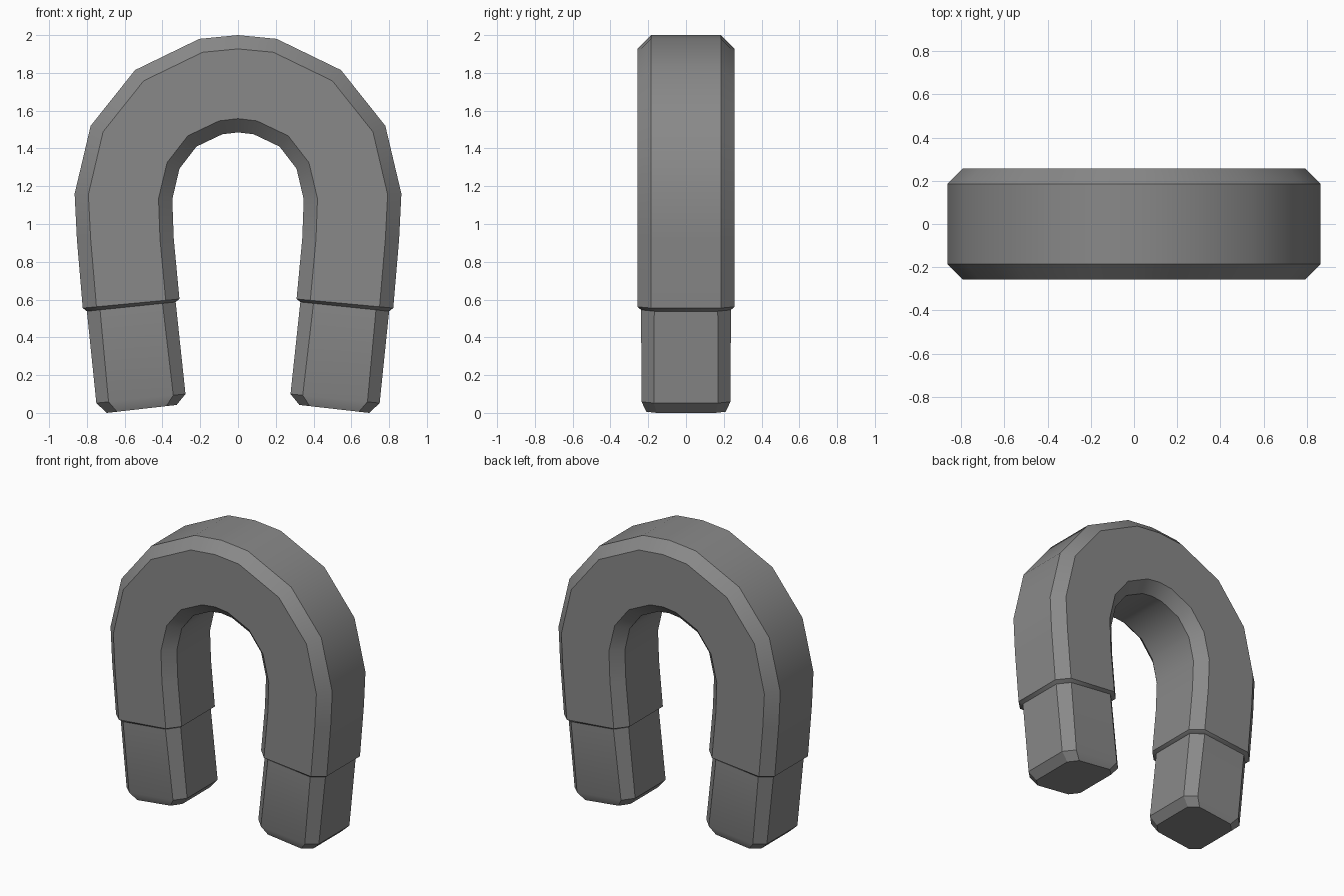
import bpy
import bmesh
import math
from mathutils import Vector

if "Cube" in bpy.data.objects:
    bpy.data.objects.remove(bpy.data.objects["Cube"])

grey = bpy.data.materials.new("iron grey")
grey.use_nodes = True
grey.diffuse_color = (0.25, 0.25, 0.25, 1)
grey.node_tree.nodes["Principled BSDF"].inputs["Base Color"].default_value = (0.25, 0.25, 0.25, 1)


def section(outer, inner, half, cut):
    """Chamfered rectangle spanning from the outer to the inner edge."""
    o = Vector((outer[0], 0, outer[1]))
    i = Vector((inner[0], 0, inner[1]))
    step = (i - o).normalized() * cut
    line = [(o, half - cut), (o + step, half), (i - step, half), (i, half - cut)]
    return ([p + Vector((0, y, 0)) for p, y in line]
            + [p - Vector((0, y, 0)) for p, y in reversed(line)])


def flip(station):
    (ox, oz), (ix, iz), half, cut = station
    return (-ox, oz), (-ix, iz), half, cut


def loft(name, stations):
    """Skin a row of sections, cap both ends and shade it."""
    bm = bmesh.new()
    rings = [[bm.verts.new(p) for p in section(*s)] for s in stations]
    for a, b in zip(rings, rings[1:]):
        for k in range(len(a)):
            n = (k + 1) % len(a)
            bm.faces.new((a[k], a[n], b[n], b[k]))
    bm.faces.new(rings[0])
    bm.faces.new(rings[-1])
    bmesh.ops.recalc_face_normals(bm, faces=bm.faces)
    mesh = bpy.data.meshes.new(name)
    bm.to_mesh(mesh)
    bm.free()
    mesh.materials.append(grey)
    obj = bpy.data.objects.new(name, mesh)
    bpy.context.collection.objects.link(obj)
    bpy.ops.object.select_all(action='DESELECT')
    obj.select_set(True)
    bpy.context.view_layer.objects.active = obj
    bpy.ops.object.shade_smooth_by_angle(angle=math.radians(30))


# Horseshoe arch: outer point, inner point, half depth, chamfer; lip to crown
lip = ((0.80, 0.538), (0.33, 0.587), 0.238, 0.07)
half_arch = [lip] + [(o, i, 0.258, 0.073) for o, i in (
    ((0.822, 0.555), (0.31, 0.603)),
    ((0.853, 0.92), (0.34, 0.92)),
    ((0.865, 1.16), (0.348, 1.13)),
    ((0.78, 1.52), (0.31, 1.293)),
    ((0.545, 1.815), (0.22, 1.41)),
    ((0.205, 1.98), (0.083, 1.475)),
)]
crown = ((0, 2.0), (0, 1.485), 0.258, 0.073)
loft("magnet_arch", half_arch + [crown] + [flip(s) for s in reversed(half_arch)])

# Slimmer pole tips with bevelled ends
tip = [lip,
       ((0.75, 0.052), (0.278, 0.10), 0.235, 0.065),
       ((0.695, 0.0), (0.325, 0.042), 0.21, 0.055)]
loft("left_pole_tip", tip)
loft("right_pole_tip", [flip(s) for s in tip])
